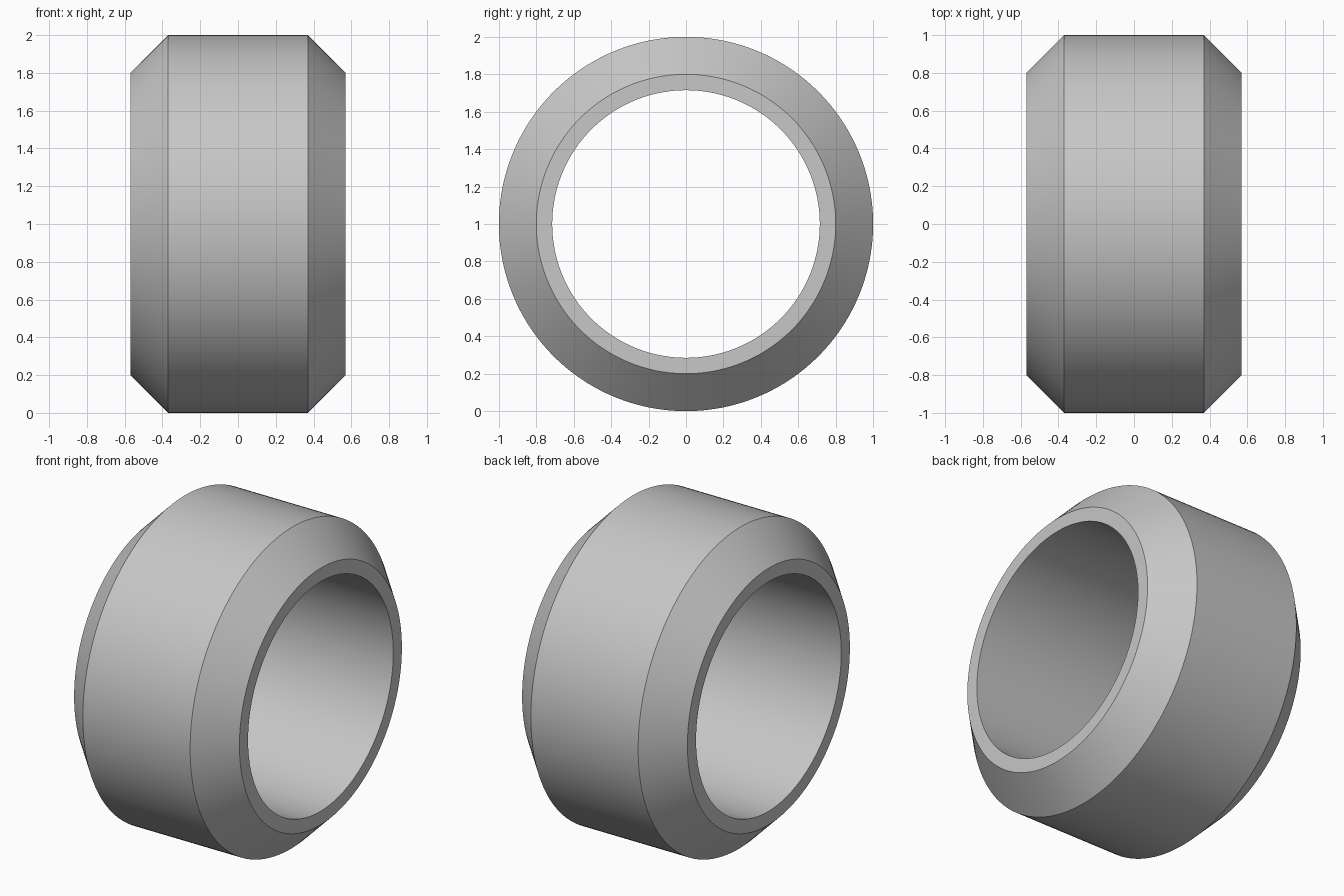
import bpy, bmesh
from math import pi, radians
from mathutils import Matrix

cube = bpy.data.objects.get("Cube")
if cube:
    bpy.data.objects.remove(cube, do_unlink=True)

SEGMENTS = 160
INNER, RIM, OUTER = 0.715, 0.80, 1.0      # radii
HALF_WIDTH, HALF_TREAD = 0.57, 0.37       # along the axis

grey = bpy.data.materials.new("plain_grey")
grey.use_nodes = True
colour = (0.57, 0.57, 0.57, 1)
grey.diffuse_color = colour
grey.node_tree.nodes["Principled BSDF"].inputs["Base Color"].default_value = colour

# Closed cross-section of the ring, as (x, radius)
profile = [(-HALF_WIDTH, INNER), (-HALF_WIDTH, RIM), (-HALF_TREAD, OUTER),
           (HALF_TREAD, OUTER), (HALF_WIDTH, RIM), (HALF_WIDTH, INNER)]

# Spin the section around the x axis
bm = bmesh.new()
verts = [bm.verts.new((x, 0, r)) for x, r in profile]
edges = [bm.edges.new((a, b)) for a, b in zip(verts, verts[1:] + verts[:1])]
bmesh.ops.spin(bm, geom=verts + edges, cent=(0, 0, 0), axis=(1, 0, 0),
               angle=2 * pi, steps=SEGMENTS, use_merge=False)
bmesh.ops.remove_doubles(bm, verts=bm.verts[:], dist=0.0005)
bmesh.ops.recalc_face_normals(bm, faces=bm.faces[:])

# Smooth around the ring, crisp at the chamfers and rims
for face in bm.faces:
    face.smooth = True
for edge in bm.edges:
    edge.smooth = edge.calc_face_angle(0) < radians(30)

# Stand the ring on the ground
bmesh.ops.transform(bm, matrix=Matrix.Translation((0, 0, OUTER)), verts=bm.verts[:])

mesh = bpy.data.meshes.new("chamfered_ring")
bm.to_mesh(mesh)
bm.free()
mesh.materials.append(grey)
ring = bpy.data.objects.new("chamfered_ring", mesh)
bpy.context.collection.objects.link(ring)
